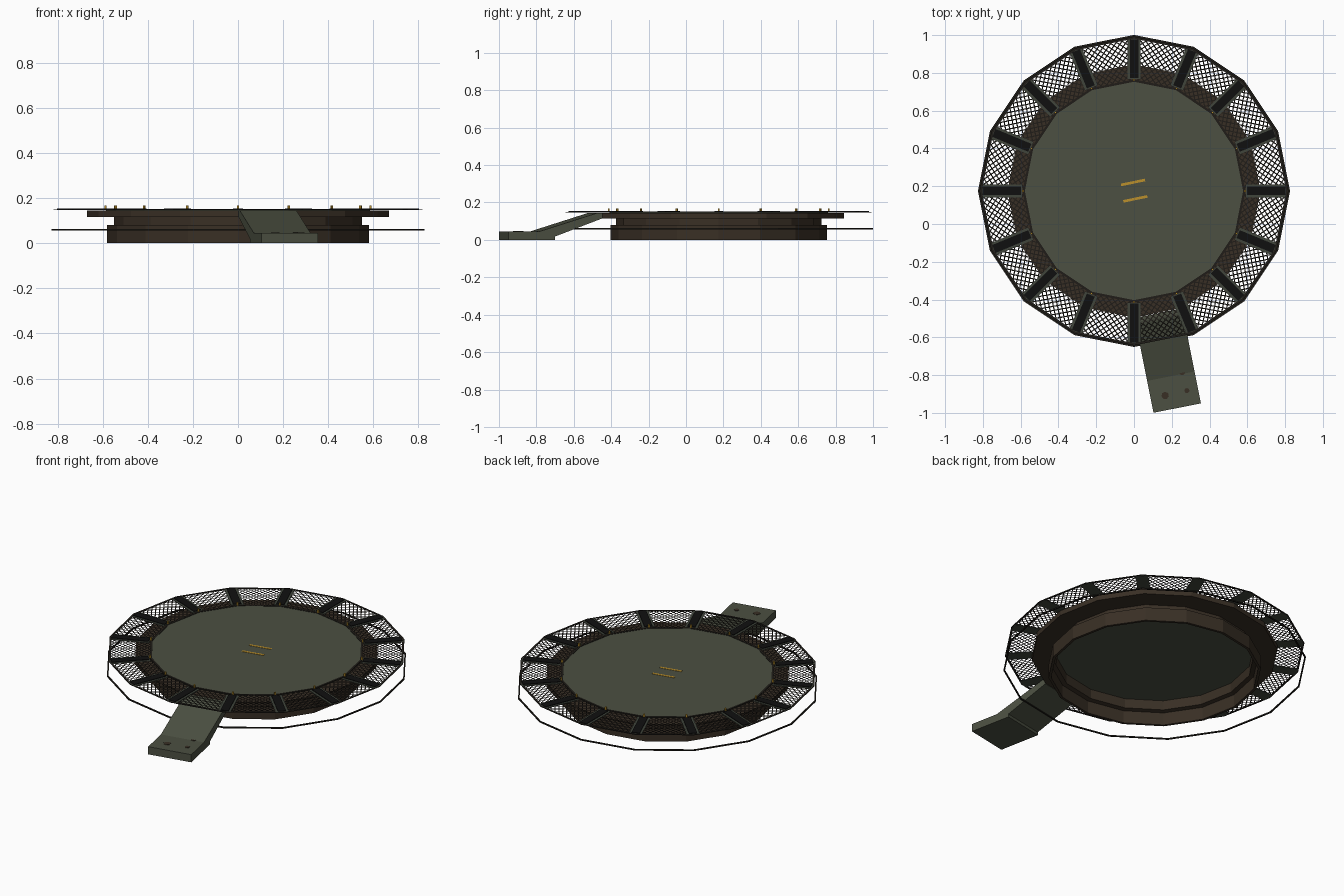
import bpy, bmesh, math
from mathutils import Matrix, Vector

if "Cube" in bpy.data.objects:
    bpy.data.objects.remove(bpy.data.objects["Cube"])

CY, N = 0.175, 16            # pad centre in y, number of sides
STEP = 2 * math.pi / N


def mat(name, rgb):
    m = bpy.data.materials.new(name)
    m.diffuse_color = (*rgb, 1)
    m.use_nodes = True
    m.node_tree.nodes["Principled BSDF"].inputs["Base Color"].default_value = m.diffuse_color
    return m


OLIVE = mat("olive deck", (0.072, 0.08, 0.054))
FRAME = mat("grey green frame", (0.05, 0.058, 0.044))
BROWN = mat("dark brown", (0.04, 0.028, 0.018))
BLACK = mat("black", (0.005, 0.005, 0.005))
NET = mat("net dark", (0.014, 0.012, 0.009))
GOLD = mat("gold", (0.5, 0.28, 0.025))


def finish(name, bm, m):
    me = bpy.data.meshes.new(name)
    bmesh.ops.translate(bm, verts=bm.verts, vec=(0, CY, 0))
    bm.to_mesh(me)
    bm.free()
    me.materials.append(m)
    ob = bpy.data.objects.new(name, me)
    bpy.context.collection.objects.link(ob)
    return ob


def lathe(name, profile, m):
    """Closed (r, z) profile swept round the 16 sides."""
    bm = bmesh.new()
    rings = [[bm.verts.new((r * math.cos(i * STEP), r * math.sin(i * STEP), z))
              for r, z in profile] for i in range(N)]
    k = len(profile)
    for i in range(N):
        a, b = rings[i], rings[(i + 1) % N]
        for j in range(k):
            bm.faces.new((a[j], b[j], b[(j + 1) % k], a[(j + 1) % k]))
    bmesh.ops.recalc_face_normals(bm, faces=bm.faces)
    return finish(name, bm, m)


def box(bm, ang, r0, r1, width, z0, z1):
    """Radial box at an angle round the pad."""
    M = (Matrix.Rotation(ang, 4, 'Z') @ Matrix.Translation(((r0 + r1) / 2, 0, (z0 + z1) / 2))
         @ Matrix.Diagonal((r1 - r0, width, z1 - z0, 1)))
    bmesh.ops.create_cube(bm, size=1, matrix=M)


# hollow stepped base wall with overhanging ledge
lathe("base_wall", [(0.58, 0), (0.58, 0.08), (0.55, 0.08), (0.55, 0.115), (0.67, 0.115),
                    (0.67, 0.144), (0.54, 0.144), (0.54, 0.08), (0.565, 0.075), (0.565, 0)], BROWN)

# deck disc
bm = bmesh.new()
bmesh.ops.create_cone(bm, cap_ends=True, segments=N, radius1=0.585, radius2=0.585, depth=0.012,
                      matrix=Matrix.Translation((0, 0, 0.143)))
finish("deck", bm, OLIVE)
lathe("deck_edge", [(0.578, 0.146), (0.59, 0.146), (0.59, 0.151), (0.578, 0.151)], NET)

# low outer rail and net rim
lathe("low_rail", [(0.818, 0.056), (0.826, 0.056), (0.826, 0.063), (0.818, 0.063)], NET)
lathe("net_rim", [(0.806, 0.147), (0.818, 0.147), (0.818, 0.15), (0.806, 0.15)], NET)


# safety net: crossed strips clipped to each sector
def clip(p, d, poly):
    """Part of the line p + t*d inside a convex anticlockwise polygon."""
    t0, t1 = -9.0, 9.0
    for a, b in zip(poly, poly[1:] + poly[:1]):
        e = b - a
        n = Vector((-e.y, e.x))
        den, num = n.dot(d), n.dot(a - p)
        if abs(den) < 1e-9:
            if num > 0:
                return None
        elif den > 0:
            t0 = max(t0, num / den)
        else:
            t1 = min(t1, num / den)
    return (p + d * t0, p + d * t1) if t1 - t0 > 0.004 else None


bm = bmesh.new()
half, cosh = STEP / 2, math.cos(STEP / 2)
ri, ro, tan = 0.588 * cosh, 0.812 * cosh, math.tan(STEP / 2)
sector = [Vector(v) for v in ((ri, -ri * tan), (ro, -ro * tan), (ro, ro * tan), (ri, ri * tan))]
for s in range(N):
    R = Matrix.Rotation((s + 0.5) * STEP, 3, 'Z')
    for sign in (1, -1):
        d = Vector((math.cos(0.8), sign * math.sin(0.8)))
        n = Vector((-d.y, d.x))
        for k in range(-14, 15):
            seg = clip(Vector((0.7, 0)) + n * k * 0.0215, d, sector)
            if seg:
                w = n * 0.003
                quad = [seg[0] - w, seg[1] - w, seg[1] + w, seg[0] + w]
                bm.faces.new([bm.verts.new(R @ Vector((*q, 0.1485))) for q in quad])
finish("safety_net", bm, NET)

# net arms: green frame, black pad on top
frames, pads, lamps = bmesh.new(), bmesh.new(), bmesh.new()
for i in range(N):
    box(frames, i * STEP, 0.592, 0.81, 0.07, 0.146, 0.15)
    box(pads, i * STEP, 0.597, 0.803, 0.045, 0.149, 0.1535)
    box(lamps, i * STEP, 0.583, 0.592, 0.009, 0.15, 0.167)
finish("net_arm_frames", frames, FRAME)
finish("net_arm_pads", pads, BLACK)
finish("edge_lamps", lamps, GOLD)

# two painted guide bars in the middle of the deck
bm = bmesh.new()
for sx, sy in ((-0.005, 0.045), (0.007, -0.042)):
    M = (Matrix.Translation((sx, sy, 0.1505)) @ Matrix.Rotation(0.2, 4, 'Z')
         @ Matrix.Diagonal((0.13, 0.014, 0.002, 1)))
    bmesh.ops.create_cube(bm, size=1, matrix=M)
finish("deck_guide_bars", bm, GOLD)

# access ramp, between two arms at the front
R = Matrix.Rotation(math.radians(-78.75), 4, 'Z')
prof = [(1.172, 0), (0.918, 0), (0.918, 0.018), (0.66, 0.115), (0.66, 0.145),
        (0.684, 0.145), (1.0, 0.046), (1.172, 0.046)]
bm = bmesh.new()
L = [bm.verts.new(R @ Vector((r, -0.128, z))) for r, z in prof]
T = [bm.verts.new(R @ Vector((r, 0.128, z))) for r, z in prof]
bm.faces.new(L)
bm.faces.new(T[::-1])
for j in range(len(prof)):
    k = (j + 1) % len(prof)
    bm.faces.new((L[j], T[j], T[k], L[k]))
bmesh.ops.recalc_face_normals(bm, faces=bm.faces)
finish("ramp", bm, OLIVE)

# worn spots on the ramp landing
bm = bmesh.new()
for x, y, r in ((0.165, -0.908, 0.02), (0.28, -0.882, 0.014), (0.255, -0.785, 0.016)):
    bmesh.ops.create_cone(bm, cap_ends=True, segments=7, radius1=r, radius2=r, depth=0.003,
                          matrix=Matrix.Translation((x, y - CY, 0.0465)))
finish("ramp_spots", bm, BROWN)
